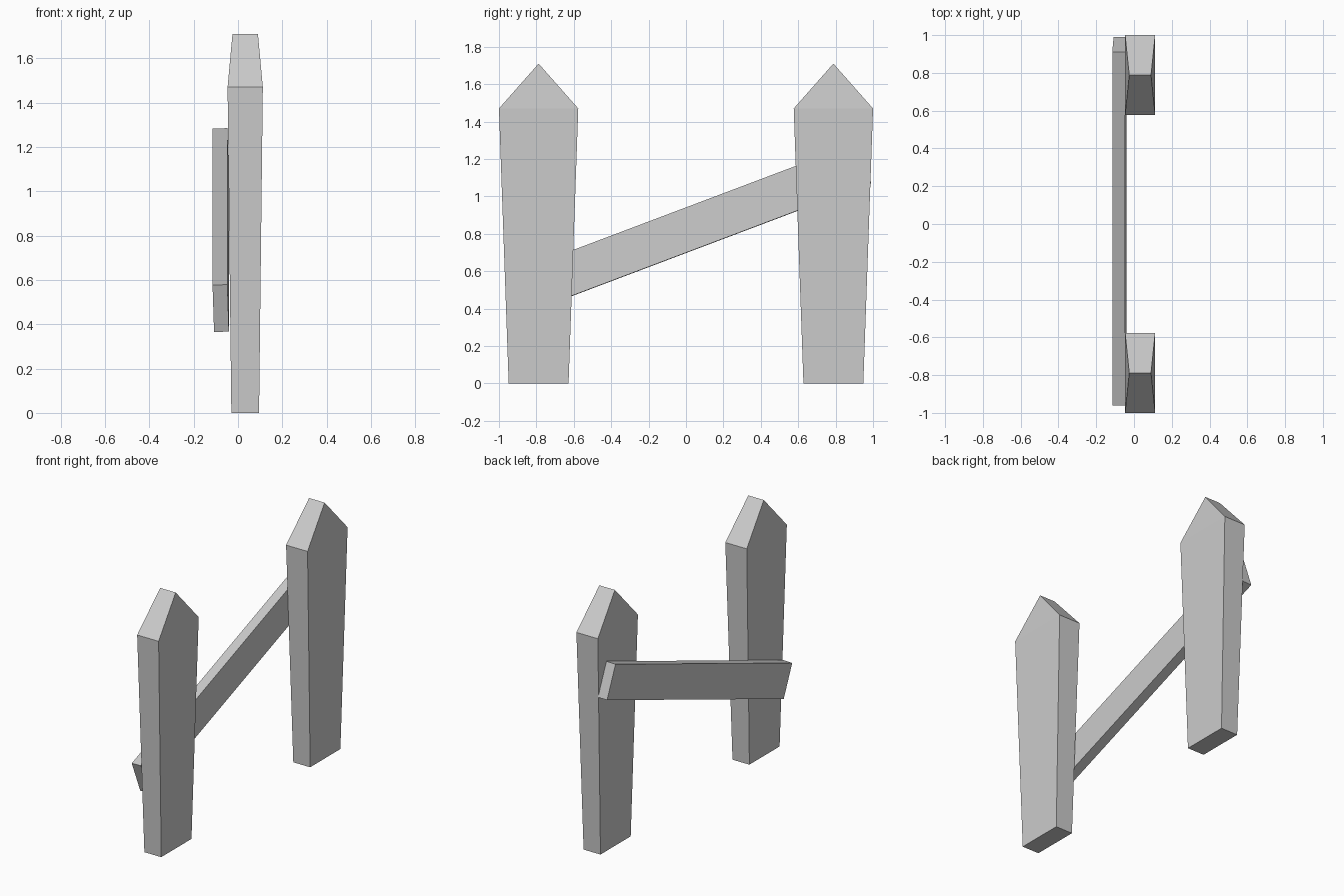
import bpy
import bmesh
from mathutils import Vector

if "Cube" in bpy.data.objects:
    bpy.data.objects.remove(bpy.data.objects["Cube"])


def loft(name, rings):
    """Skin matching cross-sections and cap both ends."""
    bm = bmesh.new()
    loops = [[bm.verts.new(p) for p in ring] for ring in rings]
    for a, b in zip(loops, loops[1:]):
        for i in range(len(a)):
            j = (i + 1) % len(a)
            bm.faces.new((a[i], a[j], b[j], b[i]))
    bm.faces.new(loops[0][::-1])
    bm.faces.new(loops[-1])
    bmesh.ops.remove_doubles(bm, verts=bm.verts, dist=0.0001)
    bmesh.ops.recalc_face_normals(bm, faces=bm.faces)
    mesh = bpy.data.meshes.new(name)
    bm.to_mesh(mesh)
    bm.free()
    obj = bpy.data.objects.new(name, mesh)
    bpy.context.collection.objects.link(obj)
    return obj


def post(name, y):
    """Tapered picket with a gabled top whose ridge runs along x."""
    bm = bmesh.new()
    # (x min, x max, half width, height)
    levels = [(-0.03, 0.095, 0.16, 0), (-0.047, 0.112, 0.212, 1.47)]
    base, shoulder = [[bm.verts.new(p) for p in
                       ((a, y - w, z), (b, y - w, z), (b, y + w, z), (a, y + w, z))]
                      for a, b, w, z in levels]
    r0 = bm.verts.new((-0.025, y, 1.71))
    r1 = bm.verts.new((0.09, y, 1.71))
    bm.faces.new(base[::-1])
    for i in range(4):
        j = (i + 1) % 4
        bm.faces.new((base[i], base[j], shoulder[j], shoulder[i]))
    s = shoulder
    for face in ((s[0], s[1], r1, r0), (s[1], s[2], r1),
                 (s[2], s[3], r0, r1), (s[3], s[0], r0)):
        bm.faces.new(face)
    bmesh.ops.recalc_face_normals(bm, faces=bm.faces)
    mesh = bpy.data.meshes.new(name)
    bm.to_mesh(mesh)
    bm.free()
    bpy.context.collection.objects.link(bpy.data.objects.new(name, mesh))


# Two pointed posts
post("near_post", -0.788)
post("far_post", 0.788)

# Sloping rail, slightly rolled, with square-cut ends
thickness = Vector((0.067, 0, 0.002))
drop = Vector((0.007, 0.08, -0.212))
ends = []
for corner in (Vector((-0.115, -0.96, 0.577)), Vector((-0.115, 0.91, 1.283))):
    ends.append([corner, corner + thickness, corner + thickness + drop, corner + drop])
loft("rail", ends)
